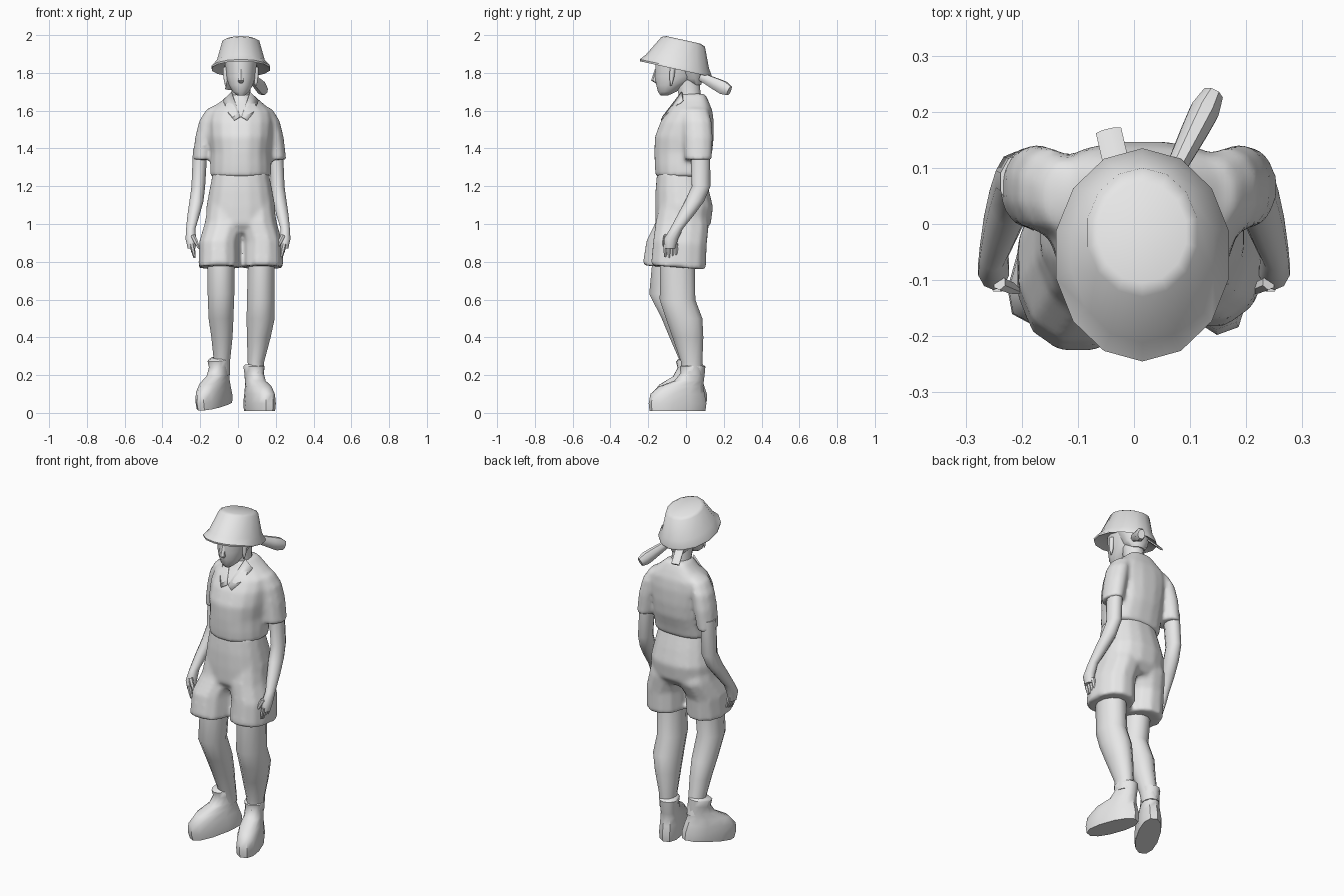
import bpy, bmesh, math
from mathutils import Matrix, Vector

if "Cube" in bpy.data.objects:
    bpy.data.objects.remove(bpy.data.objects["Cube"])

grey = bpy.data.materials.new("plain grey")
grey.use_nodes = True
grey.diffuse_color = (.8, .8, .8, 1)
grey.node_tree.nodes["Principled BSDF"].inputs["Base Color"].default_value = grey.diffuse_color

MID = .015  # the head and body stand slightly off centre
SIDES = {"right": -1, "left": 1}


def finish(name, bm):
    bmesh.ops.recalc_face_normals(bm, faces=bm.faces)
    mesh = bpy.data.meshes.new(name)
    bm.to_mesh(mesh)
    bm.free()
    mesh.materials.append(grey)
    mesh.shade_smooth()
    mesh.set_sharp_from_angle(angle=math.radians(50))
    obj = bpy.data.objects.new(name, mesh)
    bpy.context.collection.objects.link(obj)
    return obj


def loft(name, rings, sides=12, power=2, tilt=0, bow=0, matrix=Matrix()):
    """Skin stacked rings of (x, y, z, half width, half depth)."""
    bm = bmesh.new()
    loops = []
    for cx, cy, z, width, depth in rings:
        loop = []
        for i in range(sides):
            angle = math.tau * (i + .5) / sides
            c, s = math.cos(angle), math.sin(angle)
            x = math.copysign(abs(c) ** (2 / power), c) * width
            y = math.copysign(abs(s) ** (2 / power), s) * depth
            loop.append(bm.verts.new((cx + x, cy + y + bow * c * c, z + tilt * y)))
        loops.append(loop)
    for low, high in zip(loops, loops[1:]):
        for i in range(sides):
            j = (i + 1) % sides
            bm.faces.new((low[i], low[j], high[j], high[i]))
    bm.faces.new(loops[0])
    bm.faces.new(loops[-1])
    bm.transform(matrix)
    return finish(name, bm)


def central(name, rings, **options):
    """Loft on the body's middle line from rings of (y, z, half width, half depth)."""
    return loft(name, [(MID, *ring) for ring in rings], **options)


def limb(name, rings, ratio, **options):
    """Loft from rings of (x, y, z, half width) with a fixed depth ratio."""
    return loft(name, [(*ring, ring[-1] * ratio) for ring in rings], **options)


def strand(name, start, end, widths, ratio=1, sides=8):
    """Tube between two points with evenly spaced widths."""
    start, end = Vector(start), Vector(end)
    path = end - start
    matrix = Matrix.Translation(start) @ path.to_track_quat('Z', 'Y').to_matrix().to_4x4()
    step = path.length / (len(widths) - 1)
    limb(name, [(0, 0, i * step, width) for i, width in enumerate(widths)],
         ratio, sides=sides, matrix=matrix)


def plate(name, points):
    bm = bmesh.new()
    bm.faces.new([bm.verts.new(point) for point in points])
    finish(name, bm).modifiers.new("thickness", 'SOLIDIFY').thickness = .008


def blend(name, parts):
    """Fuse overlapping parts into one soft garment."""
    bm = bmesh.new()
    for part in parts:
        bm.from_mesh(part.data)
        bpy.data.objects.remove(part)
    garment = finish(name, bm)
    fuse = garment.modifiers.new("fuse", 'REMESH')
    fuse.mode = 'VOXEL'
    fuse.voxel_size = .012
    fuse.use_smooth_shade = True
    soften = garment.modifiers.new("soften", 'SMOOTH')
    soften.factor = .5
    soften.iterations = 5


# Bucket hat: underside, sloping brim and flat-topped crown
central("hat", [
    (-.05, 1.85, .09, .12),
    (-.055, 1.82, .157, .188),
    (-.055, 1.83, .158, .19),
    (-.045, 1.86, .13, .167),
    (-.015, 1.965, .1, .115),
    (-.015, 1.975, .08, .09)], sides=14, tilt=-.22)

# Head, nose, neck and hair
central("head", [
    (-.115, 1.68, .02, .02),
    (-.1, 1.7, .045, .05),
    (-.08, 1.735, .065, .08),
    (-.05, 1.78, .08, .118),
    (-.04, 1.87, .09, .125)])
central("nose", [
    (-.15, 1.745, .012, .01),
    (-.165, 1.76, .018, .02),
    (-.155, 1.82, .01, .01)], sides=6)
central("neck", [
    (.025, 1.6, .07, .07),
    (.02, 1.68, .05, .06),
    (0, 1.8, .06, .07)])
central("back_hair", [
    (.05, 1.735, .04, .03),
    (.03, 1.77, .07, .065),
    (.01, 1.84, .09, .09)])
strand("ponytail", (.065, .08, 1.78), (.14, .23, 1.705), [.018, .02, .023, .026, .028, .02], ratio=1.35)
strand("hat_strap", (-.03, .1, 1.78), (-.045, .165, 1.715), [.025, .025], ratio=.3)

# Shirt body with the shoulders set back
shirt = [central("shirt_body", [
    (-.03, 1.25, .163, .133),
    (-.025, 1.31, .163, .143),
    (-.015, 1.38, .16, .155),
    (-.01, 1.46, .17, .158),
    (.005, 1.54, .175, .143),
    (.02, 1.6, .165, .12),
    (.03, 1.65, .105, .09),
    (.03, 1.69, .06, .07)], sides=16, power=2.3, bow=.025)]

# Shorts from crotch to waist
shorts = [central("shorts_seat", [
    (-.02, .95, .12, .11),
    (-.015, 1, .185, .148),
    (-.01, 1.09, .185, .155),
    (-.02, 1.18, .168, .143),
    (-.03, 1.28, .148, .124)], sides=16, power=2.3)]

for side, s in SIDES.items():
    # Hair lock and collar flap
    strand(side + "_hair_lock", (MID + s * .08, -.07, 1.83), (MID + s * .08, -.08, 1.73),
           [.016, .014, .004])
    plate(side + "_collar", [(MID + s * x, y, z) for x, y, z in (
        (.05, -.025, 1.7), (.095, -.02, 1.655), (.065, -.1, 1.585), (.035, -.133, 1.55), (.005, -.125, 1.57))])

    # Sleeve
    shirt.append(limb(side + "_sleeve", [(MID / 2 + s * x, y, z, width) for x, y, z, width in (
        (.198, .065, 1.34, .052),
        (.18, .065, 1.46, .056),
        (.16, .06, 1.545, .055),
        (.13, .05, 1.605, .048),
        (.08, .045, 1.64, .03))], ratio=1.42, sides=10))

    # Arm and palm
    limb(side + "_arm", [(s * x, y, z, width) for x, y, z, width in (
        (.245, -.085, .87, .022),
        (.25, -.08, .92, .029),
        (.25, -.05, .975, .026),
        (.235, 0, 1.05, .034),
        (.22, .045, 1.12, .039),
        (.21, .08, 1.2, .038),
        (.2, .075, 1.4, .04))], ratio=1.3, sides=10)

    # Fingers and thumb
    for k, finger in enumerate(("index", "middle", "ring", "little")):
        y = -.11 + k * .019
        strand(f"{side}_{finger}_finger", (s * .245, y, .895), (s * .23, y, .82 + .006 * abs(k - 1)),
               [.012, .011, .006], sides=6)
    strand(side + "_thumb", (s * .24, -.105, .94), (s * .205, -.12, .87), [.013, .012, .005], sides=6)

# Shorts legs, the right one swung forward
for side, x, y in (("right", -.1, -.085), ("left", .13, -.04)):
    hip_x = MID + (x - MID) * .75
    shorts.append(limb(side + "_shorts_leg", [
        (x, y, .77, .112),
        (x, y * .8, .9, .109),
        (hip_x, -.02, 1, .108),
        (hip_x, -.02, 1.1, .09)], ratio=1.33, power=2.2, tilt=-.08))

blend("shirt", shirt)
blend("shorts", shorts)

# Legs, the right knee bent
limb("left_leg", [
    (.095, .03, .2, .044),
    (.095, .03, .27, .045),
    (.11, .01, .4, .065),
    (.12, -.01, .5, .077),
    (.12, -.045, .6, .075),
    (.125, -.045, .87, .073)], ratio=1.3)
limb("right_leg", [
    (-.085, .035, .2, .043),
    (-.085, .02, .27, .044),
    (-.085, -.02, .4, .058),
    (-.09, -.05, .5, .068),
    (-.09, -.11, .63, .073),
    (-.09, -.085, .87, .075)], ratio=1.2)

# Boots with turned-out toes, the right heel lifted
for side, place, yaw, pitch in (("left", (.085, .035, .01), 20, 0), ("right", (-.085, .045, .05), -28, 9)):
    turn = Matrix.Rotation(math.radians(yaw), 4, 'Z') @ Matrix.Rotation(math.radians(pitch), 4, 'X')
    loft(side + "_boot", [(0, *ring) for ring in (
        (-.085, 0, .062, .155),
        (-.085, .04, .066, .16),
        (-.085, .09, .062, .15),
        (-.065, .13, .057, .122),
        (-.02, .16, .05, .08),
        (0, .2, .049, .065),
        (0, .235, .054, .068),
        (0, .245, .045, .055))], power=2.3, matrix=Matrix.Translation(place) @ turn)
